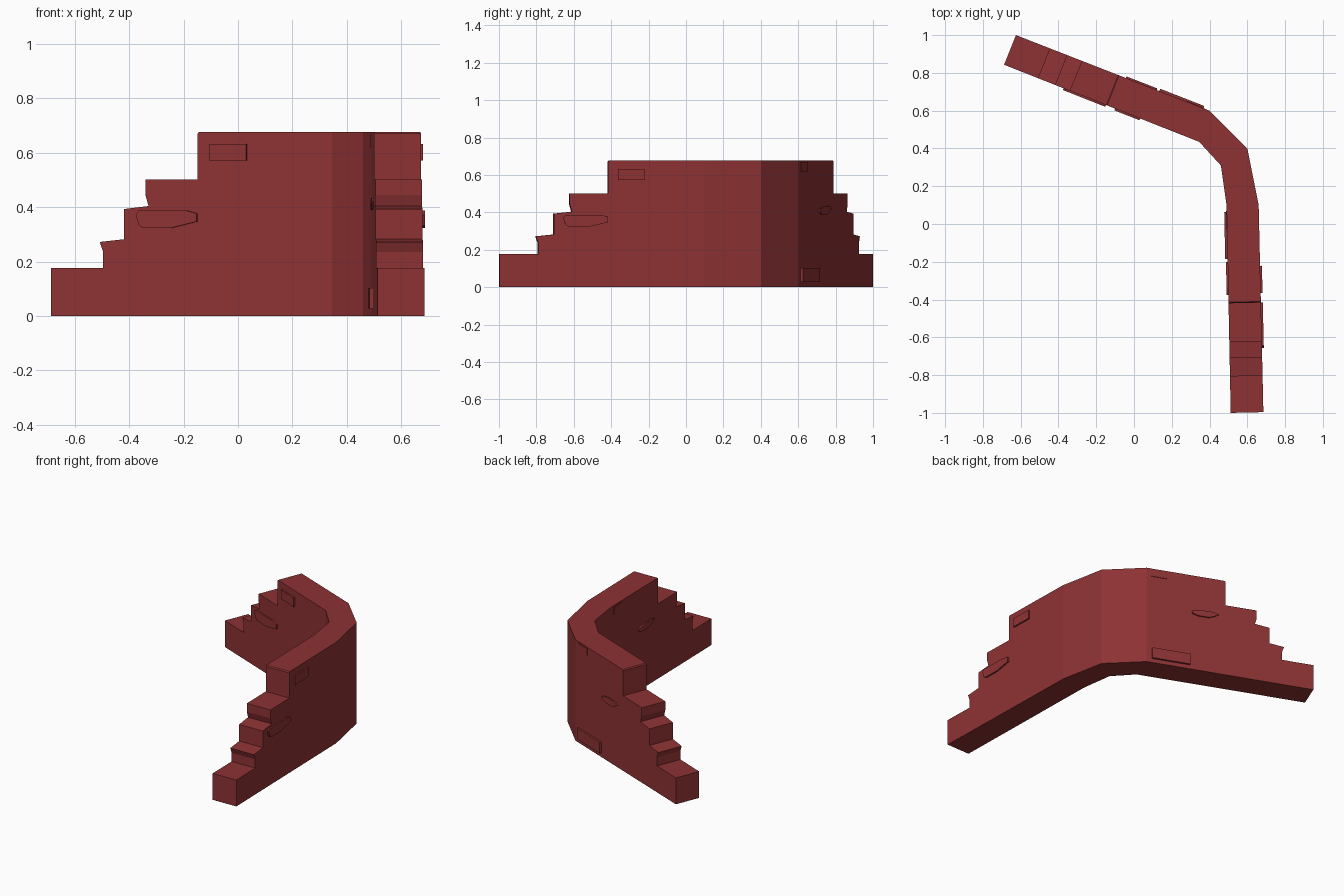
import bpy, bmesh
from mathutils import Vector

if "Cube" in bpy.data.objects:
    bpy.data.objects.remove(bpy.data.objects["Cube"])

mat = bpy.data.materials.new("red_brick")
mat.diffuse_color = (0.27, 0.032, 0.034, 1)
mat.use_nodes = True
mat.node_tree.nodes["Principled BSDF"].inputs["Base Color"].default_value = mat.diffuse_color
TOP = 0.677

# plan: (inner, outer) corners at each arm end and at the bends between the arms
end_left = ((-0.688, 0.843), (-0.625, 1.0))
end_right = ((0.512, -1.0), (0.685, -0.996))
bends = [((0.345, 0.435), (0.4, 0.6)),
         ((0.46, 0.31), (0.6, 0.4)),
         ((0.49, 0.1), (0.66, 0.1))]

# broken stepped edge: (distance from arm end, height)
steps = [(0, 0), (0, 0.177), (0.207, 0.177), (0.207, 0.235), (0.193, 0.272),
         (0.29, 0.282), (0.29, 0.393), (0.386, 0.404), (0.374, 0.445),
         (0.374, 0.502), (0.58, 0.502), (0.58, 0.67), (0.586, TOP)]


def make_object(name, bm):
    bmesh.ops.remove_doubles(bm, verts=bm.verts, dist=0.0005)
    bmesh.ops.recalc_face_normals(bm, faces=bm.faces)
    mesh = bpy.data.meshes.new(name)
    bm.to_mesh(mesh)
    bm.free()
    mesh.materials.append(mat)
    obj = bpy.data.objects.new(name, mesh)
    bpy.context.collection.objects.link(obj)


def bridge(bm, a, b, skip=()):
    """Two matching outlines joined by side faces."""
    va, vb = [[bm.verts.new(p) for p in ring] for ring in (a, b)]
    bm.faces.new(va)
    bm.faces.new(vb)
    n = len(va)
    for i in range(n):
        if i not in skip:
            j = (i + 1) % n
            bm.faces.new((va[i], va[j], vb[j], vb[i]))


def on_face(end, bend, side, t, z):
    e = Vector((*end[side], 0))
    d = (Vector((*bend[side], 0)) - e).normalized()
    return e + d * t + Vector((0, 0, z))


def upright(p):
    return [(*p, TOP), (*p, 0)]


# wall: two stepped arms and the bent corner
wall = bmesh.new()
for end, bend in ((end_left, bends[0]), (end_right, bends[2])):
    rings = [[on_face(end, bend, s, t, z) for t, z in steps] + upright(bend[s])
             for s in (0, 1)]
    bridge(wall, *rings, skip=(len(steps),))
for p, q in zip(bends, bends[1:]):
    rings = [upright(p[s]) + upright(q[s])[::-1] for s in (0, 1)]
    bridge(wall, *rings, skip=(0, 2))
make_object("wall", wall)


# raised bricks on the faces
def rect(t0, t1, z0, z1):
    return [(t0, z0), (t1, z0), (t1, z1), (t0, z1)]


upper_brick = rect(0.632, 0.775, 0.572, 0.632)
worn_brick = [(0.339, 0.372), (0.35, 0.387), (0.54, 0.387), (0.58, 0.377),
              (0.58, 0.347), (0.475, 0.323), (0.37, 0.323), (0.353, 0.332)]
base_brick = rect(0.815, 1.065, 0.028, 0.102)
chipped_brick = [(0.625, 0.422), (0.66, 0.433), (0.735, 0.432), (0.8, 0.418),
                 (0.8, 0.402), (0.765, 0.39), (0.69, 0.39), (0.66, 0.402)]
corner_brick = rect(0.97, 1.07, 0.62, 0.668)


def brick(name, end, bend, side, outline, depth):
    across = Vector((*end[side], 0)) - Vector((*end[1 - side], 0))
    n = across.normalized()
    pts = [on_face(end, bend, side, t, z) for t, z in outline]
    bm = bmesh.new()
    bridge(bm, [p - n * 0.02 for p in pts], [p + n * depth for p in pts])
    make_object(name, bm)


for label, end, bend, front in (("left", end_left, bends[0], 0),
                                ("right", end_right, bends[2], 1)):
    brick("upper_brick_" + label, end, bend, front, upper_brick, 0.01)
    brick("worn_brick_" + label, end, bend, front, worn_brick, 0.01)
    brick("base_brick_" + label, end, bend, 1 - front, base_brick, 0.013)
    brick("chipped_brick_" + label, end, bend, 1 - front, chipped_brick, 0.009)
    brick("corner_brick_" + label, end, bend, 1 - front, corner_brick, 0.004)
